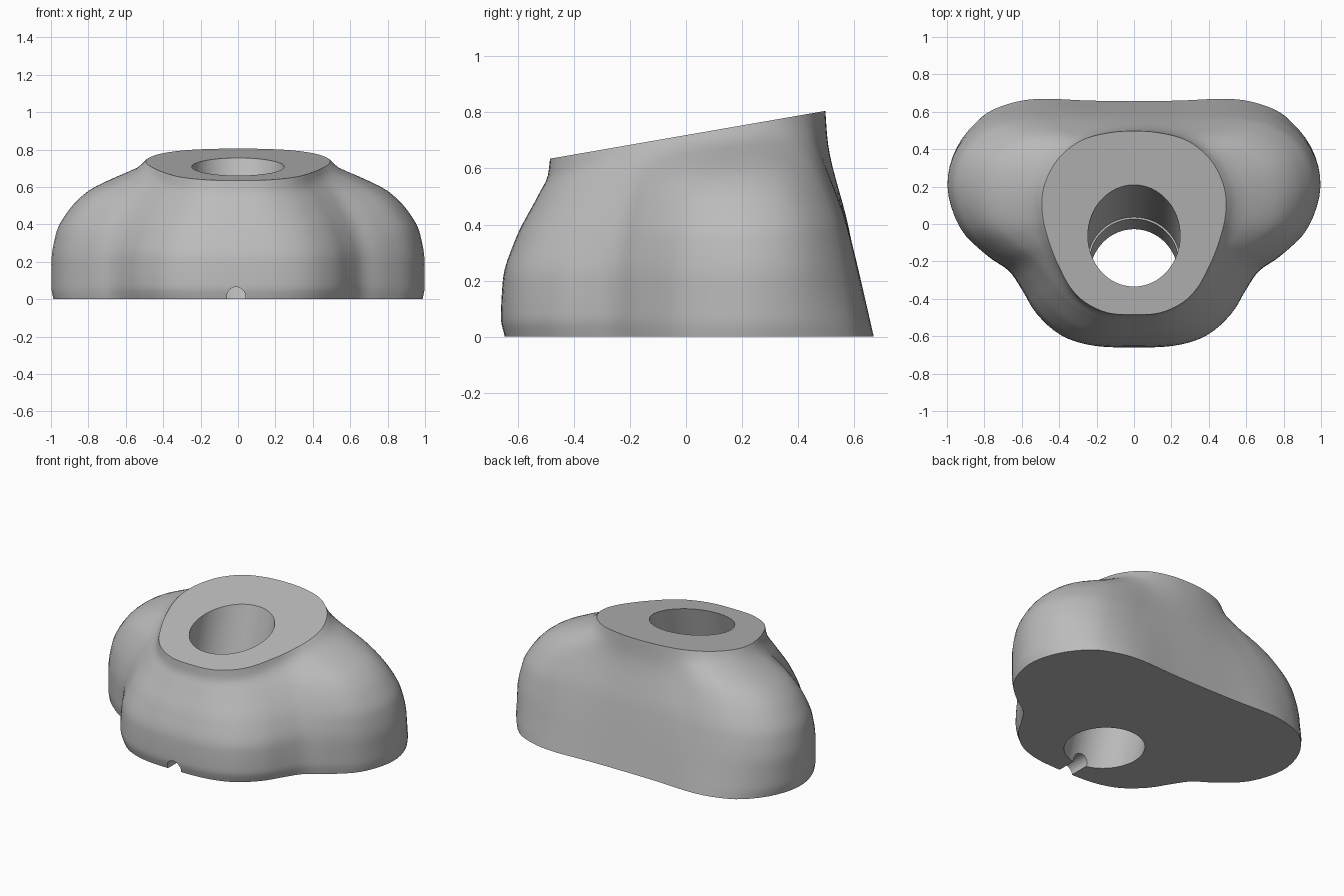
import bpy, bmesh, math
from mathutils import Vector

cube = bpy.data.objects.get("Cube")
if cube:
    bpy.data.objects.remove(cube, do_unlink=True)

grey = bpy.data.materials.new("plain grey")
grey.use_nodes = True
grey.diffuse_color = (0.5, 0.5, 0.5, 1)
grey.node_tree.nodes["Principled BSDF"].inputs["Base Color"].default_value = (0.5, 0.5, 0.5, 1)

# Half outline, front to back: base x, y, rim x, y, lobe weight, back weight
STATIONS = [
    (0, -.66, 0, -.485, 0, 0),
    (.22, -.65, .14, -.475, 0, 0),
    (.39, -.595, .26, -.42, 0, 0),
    (.52, -.48, .34, -.34, .1, 0),
    (.6, -.35, .4, -.23, .3, 0),
    (.67, -.25, .435, -.15, .5, 0),
    (.79, -.165, .465, -.06, .8, 0),
    (.93, -.02, .485, .02, 1, 0),
    (.997, .2, .493, .12, 1, 0),
    (.95, .41, .475, .22, .95, .05),
    (.82, .575, .42, .33, .7, .3),
    (.67, .645, .34, .41, .4, .6),
    (.5, .67, .25, .46, .1, .9),
    (.25, .66, .12, .49, 0, 1),
    (0, .657, 0, .497, 0, 1),
]

# Outward swell against relative height, for each kind of wall
FRONT = [(0, .92), (.1, 1), (.32, .96), (.55, .7), (.79, .25), (.91, .04), (1, 0)]
LOBE = [(0, .98), (.08, 1), (.27, 1), (.48, .95), (.65, .81), (.78, .61), (.88, .31), (.94, .1), (1, 0)]
BACK = [(0, 1), (.5, .5), (.87, .05), (1, 0)]


def rim_height(y):
    return .719 + .1735 * y


def swell(profile, h):
    """Smooth monotone interpolation through a wall profile."""
    n = len(profile)
    steps = [(b[1] - a[1]) / (b[0] - a[0]) for a, b in zip(profile, profile[1:])]
    slopes = [steps[0]]
    for a, b in zip(steps, steps[1:]):
        slopes.append(2 * a * b / (a + b) if a * b > 0 else 0)
    slopes.append(steps[-1])
    for i in range(n - 1):
        (x0, y0), (x1, y1) = profile[i], profile[i + 1]
        if h <= x1 or i == n - 2:
            w = x1 - x0
            t = (h - x0) / w
            return (y0 * (1 + 2 * t) * (1 - t) ** 2 + slopes[i] * w * t * (1 - t) ** 2
                    + y1 * t * t * (3 - 2 * t) + slopes[i + 1] * w * t * t * (t - 1))


def closed_curve(points, cuts):
    """Catmull-Rom resampling of a closed loop of tuples."""
    result = []
    n = len(points)
    for i in range(n):
        a, b, c, d = (points[(i + k) % n] for k in (-1, 0, 1, 2))
        for s in range(cuts):
            t = s / cuts
            result.append([(2 * q + (r - p) * t + (2 * p - 5 * q + 4 * r - u) * t * t
                            + (3 * q - p - 3 * r + u) * t ** 3) / 2
                           for p, q, r, u in zip(a, b, c, d)])
    return result


# Three-lobed body lofted from the base up to the slanted rim
mirrored = [(-s[0], s[1], -s[2], *s[3:]) for s in STATIONS[-2:0:-1]]
columns = closed_curve(STATIONS + mirrored, 4)
bm = bmesh.new()
LEVELS = 32
rings = []
for level in range(LEVELS + 1):
    h = level / LEVELS
    f, l, k = (swell(p, h) for p in (FRONT, LOBE, BACK))
    ring = []
    for bx, by, tx, ty, lobe, back in columns:
        q = f * (1 - lobe - back) + l * lobe + k * back
        ring.append(bm.verts.new((tx + (bx - tx) * q, ty + (by - ty) * q, h * rim_height(ty))))
    rings.append(ring)
for low, high in zip(rings, rings[1:]):
    for i in range(len(low)):
        j = (i + 1) % len(low)
        bm.faces.new((low[i], low[j], high[j], high[i]))
bm.faces.new(rings[0][::-1])
bm.faces.new(rings[-1])
bmesh.ops.recalc_face_normals(bm, faces=bm.faces)
mesh = bpy.data.meshes.new("lobed_body")
bm.to_mesh(mesh)
bm.free()
mesh.materials.append(grey)
body = bpy.data.objects.new("lobed_body", mesh)
bpy.context.collection.objects.link(body)


def cut_cylinder(name, start, end, radius, sides):
    """Drill a round hole through the body between two points."""
    start, end = Vector(start), Vector(end)
    axis = end - start
    bpy.ops.mesh.primitive_cylinder_add(vertices=sides, radius=radius, depth=axis.length,
                                        location=(start + end) / 2,
                                        rotation=axis.to_track_quat('Z', 'Y').to_euler())
    cutter = bpy.context.object
    cutter.name = name
    cutter.hide_render = True
    cutter.data.materials.append(grey)
    bpy.ops.object.select_all(action='DESELECT')
    body.select_set(True)
    bpy.context.view_layer.objects.active = body
    mod = body.modifiers.new(name, 'BOOLEAN')
    mod.operation = 'DIFFERENCE'
    mod.solver = 'EXACT'
    mod.object = cutter
    bpy.ops.object.modifier_apply(modifier=mod.name)
    bpy.data.objects.remove(cutter, do_unlink=True)


def bore_point(z):
    return (0, -.275 + .3 * z, z)


# Leaning bore with a fine ledge, and the small channel at the foot
cut_cylinder("lower_bore", bore_point(-.3), bore_point(.6), .237, 64)
cut_cylinder("upper_bore", bore_point(.25), bore_point(1.1), .247, 64)
cut_cylinder("foot_channel", (-.01, -.9, .015), (-.01, -.3, .015), .05, 32)

bpy.ops.object.shade_smooth_by_angle(angle=math.radians(35))
